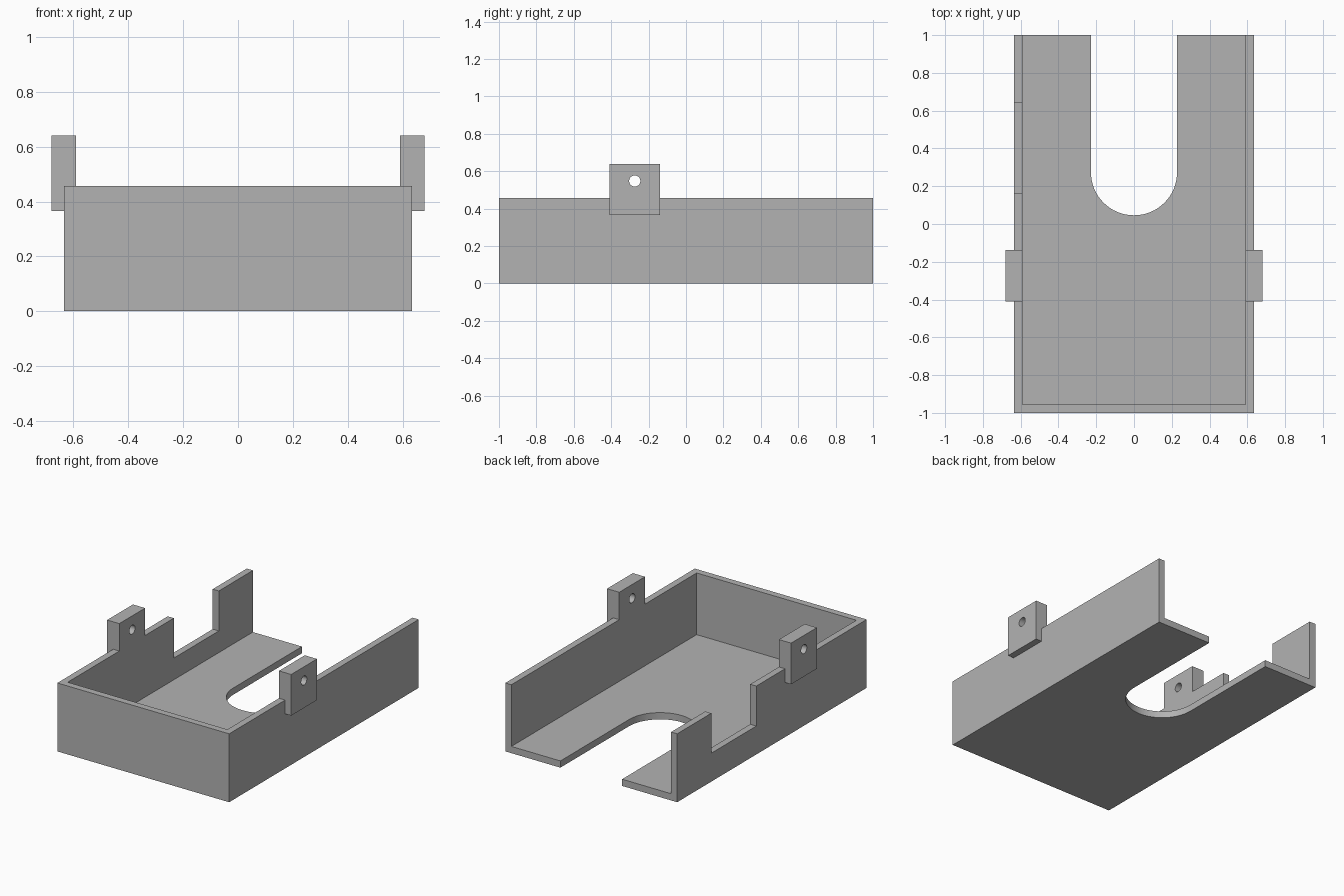
import bpy
import math

if "Cube" in bpy.data.objects:
    bpy.data.objects.remove(bpy.data.objects["Cube"])

grey = bpy.data.materials.new("plain grey")
grey.diffuse_color = (0.45, 0.45, 0.45, 1)
grey.use_nodes = True
grey.node_tree.nodes["Principled BSDF"].inputs["Base Color"].default_value = grey.diffuse_color

W, L, H, T = 0.635, 1.0, 0.457, 0.045   # half width, half length, height, wall thickness


def box(name, x0, x1, y0, y1, z0, z1):
    bpy.ops.mesh.primitive_cube_add(size=1, location=((x0 + x1) / 2, (y0 + y1) / 2, (z0 + z1) / 2))
    ob = bpy.context.object
    ob.name = name
    ob.scale = (x1 - x0, y1 - y0, z1 - z0)
    bpy.ops.object.transform_apply(location=False, rotation=False, scale=True)
    ob.data.materials.append(grey)
    return ob


def cylinder(name, radius, depth, location, rotation=(0, 0, 0), sides=64):
    bpy.ops.mesh.primitive_cylinder_add(vertices=sides, radius=radius, depth=depth,
                                        location=location, rotation=rotation)
    ob = bpy.context.object
    ob.name = name
    ob.data.materials.append(grey)
    return ob


def combine(target, tool, operation):
    """Apply a boolean and discard the tool."""
    tool.hide_render = True
    mod = target.modifiers.new(operation.lower(), 'BOOLEAN')
    mod.operation = operation
    mod.solver = 'EXACT'
    mod.object = tool
    bpy.context.view_layer.objects.active = target
    bpy.ops.object.modifier_apply(modifier=mod.name)
    bpy.data.objects.remove(tool, do_unlink=True)


# Outer block with a mounting tab on each side
tray = box("tray", -W, W, -L, L, 0, H)
for s in (-1, 1):
    x0, x1 = sorted((s * 0.5, s * 0.68))
    combine(tray, box("mounting_tab", x0, x1, -0.41, -0.138, 0.365, 0.64), 'UNION')

# Hollow interior, open at the top and back
combine(tray, box("cavity", -W + T, W - T, -L + T, L + 0.2, T, 1), 'DIFFERENCE')

# Round-ended slot in the floor
SLOT_R, SLOT_Y = 0.228, 0.274
slot = cylinder("slot_end", SLOT_R, 0.4, (0, SLOT_Y, 0))
combine(slot, box("slot_sides", -SLOT_R, SLOT_R, SLOT_Y, L + 0.2, -0.2, 0.2), 'UNION')
combine(tray, slot, 'DIFFERENCE')

# Notch in the left wall
combine(tray, box("notch", -W - 0.1, -W + T + 0.1, 0.165, 0.64, 0.19, 1), 'DIFFERENCE')

# Screw hole through both tabs
combine(tray, cylinder("screw_hole", 0.03, 2, (0, -0.274, 0.548),
                       (0, math.pi / 2, 0), 32), 'DIFFERENCE')

# Smooth the round cuts, keep the edges sharp
bpy.ops.object.select_all(action='DESELECT')
tray.select_set(True)
bpy.context.view_layer.objects.active = tray
bpy.ops.object.shade_smooth_by_angle(angle=math.radians(30))
